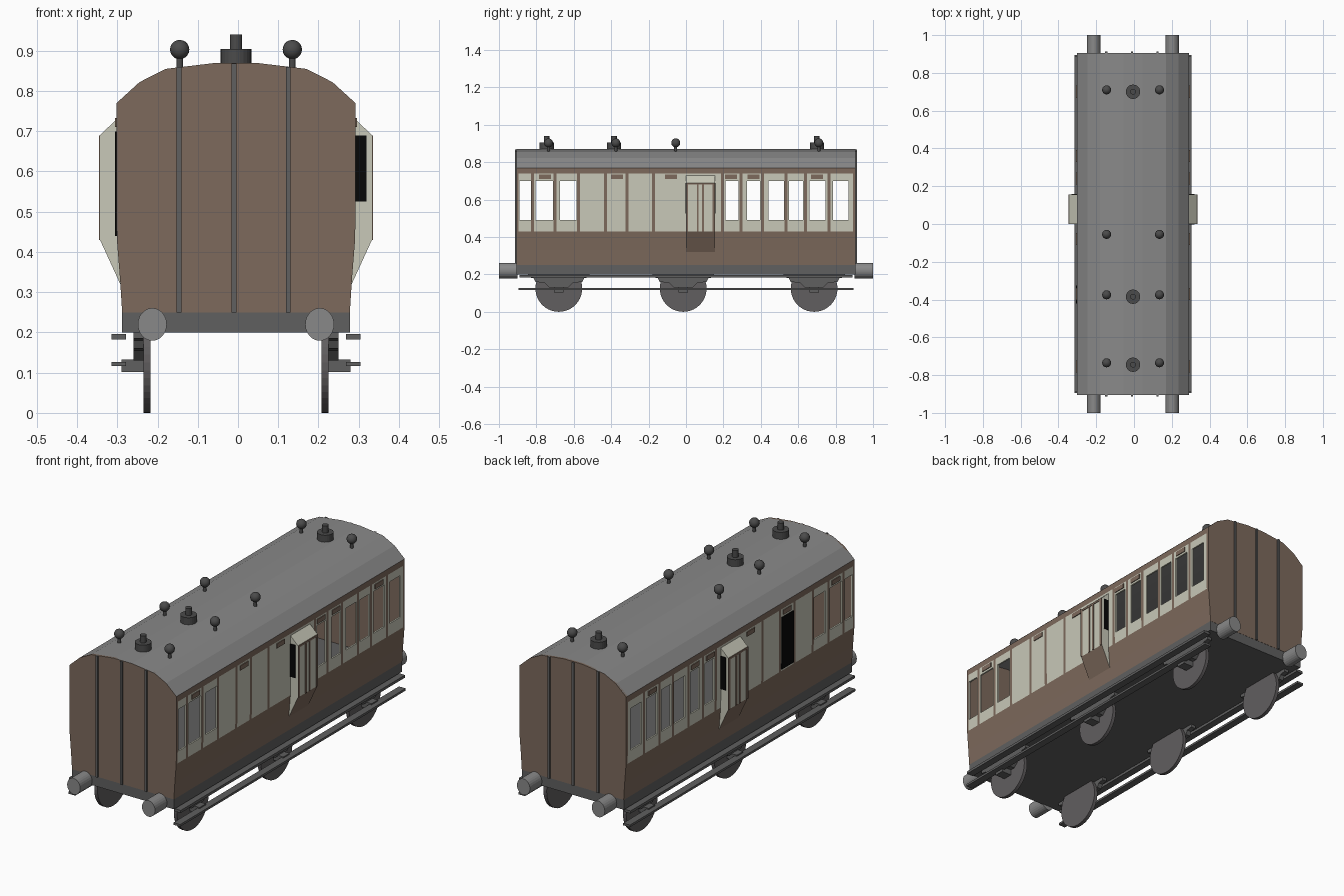
import bpy, bmesh
from math import pi
from mathutils import Matrix, Vector

if "Cube" in bpy.data.objects:
    bpy.data.objects.remove(bpy.data.objects["Cube"], do_unlink=True)

CX = -0.005      # centre line of the carriage
END = 0.905      # half length of the body


def material(name, rgb):
    m = bpy.data.materials.new(name)
    m.use_nodes = True
    m.diffuse_color = (*rgb, 1)
    m.node_tree.nodes["Principled BSDF"].inputs["Base Color"].default_value = (*rgb, 1)
    return m


BROWN = material("brown paint", (0.205, 0.143, 0.107))
CREAM = material("cream paint", (0.58, 0.58, 0.48))
ROOF = material("roof grey", (0.25, 0.25, 0.25))
FRAME = material("chassis grey", (0.115, 0.115, 0.115))
WHEEL = material("wheel grey", (0.12, 0.112, 0.115))
LAMP = material("dark iron", (0.07, 0.07, 0.07))
BLACK = material("black", (0.002, 0.002, 0.002))


def finish(name, bm, mats, thickness=0):
    me = bpy.data.meshes.new(name)
    bm.to_mesh(me)
    bm.free()
    ob = bpy.data.objects.new(name, me)
    bpy.context.collection.objects.link(ob)
    ob.location.x = CX
    for m in mats:
        me.materials.append(m)
    if thickness:
        mod = ob.modifiers.new("thickness", "SOLIDIFY")
        mod.thickness = thickness
        mod.offset = -1
        mod.material_offset = len(mats) - 1
    return ob


def box(name, x, y, z, mat):
    """Box from (min, max) ranges."""
    bm = bmesh.new()
    size = [b - a for a, b in (x, y, z)]
    mid = [(a + b) / 2 for a, b in (x, y, z)]
    bmesh.ops.create_cube(bm, size=1, matrix=Matrix.Translation(mid) @ Matrix.Diagonal((*size, 1)))
    return finish(name, bm, [mat])


def cylinder(name, loc, r, depth, axis, mat, segs=32, tall=1):
    bm = bmesh.new()
    turn = {"X": Matrix.Rotation(pi / 2, 4, "Y"), "Y": Matrix.Rotation(pi / 2, 4, "X"),
            "Z": Matrix.Identity(4)}[axis]
    bmesh.ops.create_cone(bm, cap_ends=True, segments=segs, radius1=r, radius2=r, depth=depth,
                          matrix=Matrix.Translation(loc) @ Matrix.Diagonal((1, 1, tall, 1)) @ turn)
    return finish(name, bm, [mat])


def prism(name, outline, a, b, axis, mats, rule=None):
    """Extrude a closed outline along X (outline is y,z) or Y (outline is x,z)."""
    bm = bmesh.new()
    put = (lambda p, t: (t, *p)) if axis == "X" else (lambda p, t: (p[0], t, p[1]))
    face = bm.faces.new([bm.verts.new(put(p, a)) for p in outline])
    new = bmesh.ops.extrude_face_region(bm, geom=[face])["geom"]
    step = Vector(put((0, 0), b - a))
    bmesh.ops.translate(bm, verts=[v for v in new if isinstance(v, bmesh.types.BMVert)], vec=step)
    bmesh.ops.recalc_face_normals(bm, faces=bm.faces)
    if rule:
        for f in bm.faces:
            f.material_index = rule(f.calc_center_median())
    return finish(name, bm, mats)


# Half cross-sections of the body side and the roof
SIDE = [(0.283, 0.25), (0.288, 0.33), (0.296, 0.43), (0.297, 0.49),
        (0.297, 0.70), (0.297, 0.74), (0.297, 0.77)]
CURVE = [(0.297, 0.77), (0.24, 0.822), (0.175, 0.855), (0.05, 0.87)]
arch = CURVE + [(-x, z) for x, z in reversed(CURVE)]

# Side walls: window cells left open, posts and waist painted brown
POSTS = [-0.82, -0.70, -0.575, -0.43, -0.315, -0.175, 0.195, 0.295, 0.41, 0.535, 0.64, 0.765]
WINDOWS = [(-0.89, -0.83), (-0.805, -0.71), (-0.675, -0.585), (0.21, 0.28), (0.325, 0.395),
           (0.44, 0.525), (0.55, 0.625), (0.66, 0.745), (0.785, 0.87)]
posts = [(p - 0.008, p + 0.008) for p in POSTS] + [(-END, -END + 0.01), (END - 0.012, END)]
cuts = sorted({y for pair in posts + WINDOWS for y in pair})


def within(y, spans):
    return any(a < y < b for a, b in spans)


def side_wall(name, s):
    bm = bmesh.new()
    grid = [[bm.verts.new((s * x, y, z)) for y in cuts] for x, z in SIDE]
    for j in range(len(SIDE) - 1):
        z = (SIDE[j][1] + SIDE[j + 1][1]) / 2
        for i in range(len(cuts) - 1):
            y = (cuts[i] + cuts[i + 1]) / 2
            if 0.49 < z < 0.70 and within(y, WINDOWS):
                continue
            quad = [grid[j][i], grid[j][i + 1], grid[j + 1][i + 1], grid[j + 1][i]]
            f = bm.faces.new(quad if s > 0 else quad[::-1])
            f.material_index = int(0.43 < z < 0.74 and not within(y, posts))
    finish(name, bm, [BROWN, CREAM, BROWN], 0.008)


# Roof sheet
bm = bmesh.new()
rows = [[bm.verts.new((x, y, z)) for x, z in arch] for y in (-END, END)]
for i in range(len(arch) - 1):
    bm.faces.new([rows[0][i + 1], rows[0][i], rows[1][i], rows[1][i + 1]])
bmesh.ops.recalc_face_normals(bm, faces=bm.faces)
if sum(f.normal.z for f in bm.faces) < 0:
    bmesh.ops.reverse_faces(bm, faces=bm.faces)
finish("roof", bm, [ROOF], 0.008)

# Ends with upright strips
end_outline = SIDE[:-1] + arch + [(-x, z) for x, z in reversed(SIDE[:-1])]
for end, s in (("front", -1), ("back", 1)):
    prism(end + "_end", end_outline, s * (END - 0.01), s * (END + 0.001), "Y", [BROWN])
    for x, top in ((-0.142, 0.86), (-0.005, 0.868), (0.13, 0.86)):
        ys = sorted((s * END, s * (END + 0.008)))
        box(end + "_end_strip", (x - 0.006, x + 0.006), ys, (0.25, top), FRAME)
    for x in (-0.208, 0.208):
        cylinder(end + "_buffer", (x, s * 0.95, 0.22), 0.036, 0.1, "Y", ROOF, 24, 1.13)

# Chassis
box("chassis", (-0.283, 0.283), (-END, END), (0.20, 0.25), FRAME)

AXLES = (-0.68, -0.015, 0.685)
VENT_PLATES = (-0.755, -0.37, -0.08, 0.24, 0.36, 0.70)


def span(s, a, b):
    return sorted((s * a, s * b))


for side, s in (("left", 1), ("right", -1)):
    side_wall(side + "_wall", s)
    for y in VENT_PLATES:
        box(side + "_vent_plate", span(s, 0.296, 0.301), (y - 0.032, y + 0.032), (0.71, 0.733), BROWN)

    # Guard's lookout
    prism(side + "_lookout", [(s * x, z) for x, z in
          ((0.28, 0.735), (0.297, 0.73), (0.338, 0.69), (0.338, 0.43), (0.283, 0.31))],
          0.0, 0.155, "Y", [CREAM, BROWN], lambda c: int(c.z < 0.43))
    out = span(s, 0.337, 0.341)
    for a, b in ((0, 0.012), (0.058, 0.068), (0.086, 0.096), (0.143, 0.155)):
        box(side + "_lookout_post", out, (a, b), (0.43, 0.69), BROWN)
    box(side + "_lookout_rail", out, (0, 0.155), (0.68, 0.69), BROWN)
    box(side + "_lookout_window", span(s, 0.295, 0.325), (0.15, 0.158), (0.525, 0.69), BLACK)
    if s > 0:
        box("front_lookout_window", (0.295, 0.325), (-0.003, 0.005), (0.525, 0.69), BLACK)
    else:
        box("dark_door_window", (-0.301, -0.296), (-0.42, -0.325), (0.44, 0.70), BLACK)

    # Footboards
    box(side + "_upper_footboard", span(s, 0.273, 0.31), (-0.89, 0.89), (0.183, 0.196), FRAME)
    box(side + "_lower_footboard", span(s, 0.273, 0.31), (-0.895, 0.895), (0.116, 0.127), FRAME)

    # Wheels, springs and axle boxes
    for c in AXLES:
        cylinder(side + "_wheel", (s * 0.221, c, 0.125), 0.125, 0.018, "X", WHEEL, 40)
        half = [(0.165, 0.2), (0.165, 0.185), (0.135, 0.18), (0.125, 0.16), (0.075, 0.155), (0.05, 0.13)]
        leaf = [(c + y, z) for y, z in half] + [(c - y, z) for y, z in reversed(half)]
        prism(side + "_spring", leaf, *span(s, 0.23, 0.255), "X", [FRAME])
        box(side + "_axle_box", span(s, 0.23, 0.285), (c - 0.025, c + 0.025), (0.102, 0.133), FRAME)

    # Roof lamps
    for y in (-0.735, -0.375, -0.055, 0.71):
        x = s * 0.14
        cylinder(side + "_lamp_stem", (x, y, 0.87), 0.008, 0.045, "Z", LAMP, 12)
        bm = bmesh.new()
        bmesh.ops.create_uvsphere(bm, u_segments=16, v_segments=10, radius=0.024,
                                  matrix=Matrix.Translation((x, y, 0.903)))
        for f in bm.faces:
            f.smooth = True
        finish(side + "_lamp_globe", bm, [LAMP])

# Roof vents
for y in (-0.745, -0.385, 0.70):
    cylinder("roof_vent_base", (0, y, 0.885), 0.038, 0.04, "Z", LAMP, 24)
    cylinder("roof_vent_cap", (0, y, 0.92), 0.015, 0.04, "Z", LAMP, 16)
